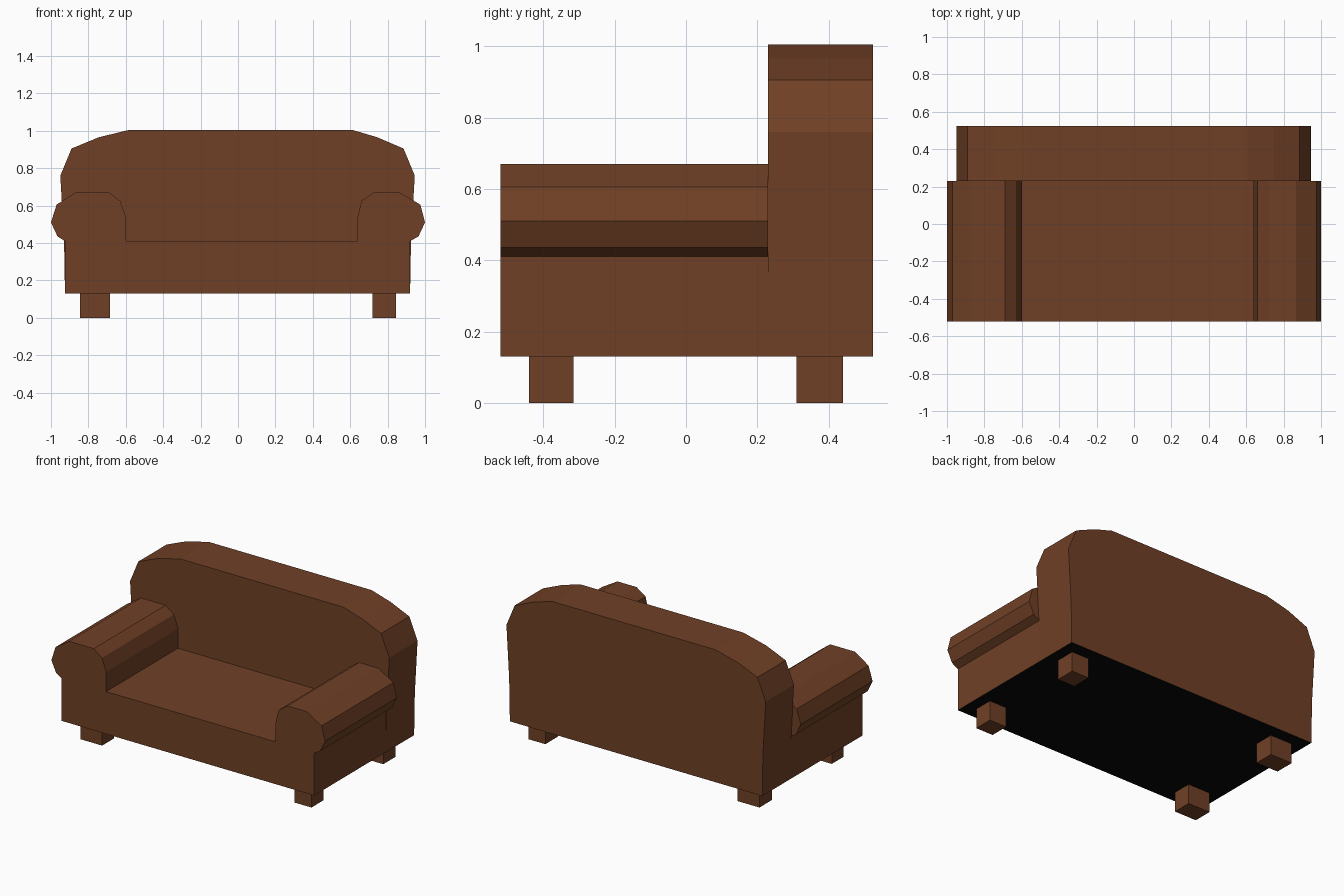
import bpy, bmesh

if "Cube" in bpy.data.objects:
    bpy.data.objects.remove(bpy.data.objects["Cube"])


def material(name, rgb):
    m = bpy.data.materials.new(name)
    m.diffuse_color = (*rgb, 1)
    m.use_nodes = True
    m.node_tree.nodes["Principled BSDF"].inputs["Base Color"].default_value = m.diffuse_color
    return m


BROWN = material("brown leather", (0.162, 0.051, 0.019))
BLACK = material("black underside", (0.002, 0.002, 0.002))


def extrude_profile(name, points, y0, y1, dark_bottom=False):
    """Extrude an (x, z) outline along y; optionally blacken the underside."""
    bm = bmesh.new()
    face = bm.faces.new([bm.verts.new((x, y0, z)) for x, z in points])
    out = bmesh.ops.extrude_face_region(bm, geom=[face])
    for v in out["geom"]:
        if isinstance(v, bmesh.types.BMVert):
            v.co.y = y1
    bmesh.ops.recalc_face_normals(bm, faces=bm.faces)
    bm.normal_update()
    if dark_bottom:
        for f in bm.faces:
            if f.normal.z < -0.95:
                f.material_index = 1
    me = bpy.data.meshes.new(name)
    bm.to_mesh(me)
    bm.free()
    me.materials.append(BROWN)
    me.materials.append(BLACK)
    ob = bpy.data.objects.new(name, me)
    bpy.context.collection.objects.link(ob)
    return ob


# Seat and rolled arms: one outline, counter-clockwise from bottom left
seat_and_arms = [
    (-0.925, 0.13), (0.92, 0.13), (0.92, 0.41), (0.965, 0.435), (1.0, 0.51),
    (0.975, 0.605), (0.865, 0.67), (0.725, 0.67), (0.66, 0.625), (0.64, 0.54),
    (0.64, 0.41), (-0.60, 0.41), (-0.60, 0.54), (-0.63, 0.625), (-0.69, 0.67),
    (-0.87, 0.67), (-0.97, 0.605), (-1.0, 0.51), (-0.965, 0.435), (-0.925, 0.41)]
extrude_profile("seat_and_arms", seat_and_arms, -0.52, 0.23, True)

# Backrest with chamfered, rounded shoulders
backrest = [
    (-0.925, 0.13), (0.92, 0.13), (0.925, 0.41), (0.945, 0.76), (0.885, 0.905),
    (0.745, 0.965), (0.61, 1.005), (-0.58, 1.005), (-0.745, 0.965),
    (-0.89, 0.905), (-0.95, 0.76), (-0.93, 0.41)]
extrude_profile("backrest", backrest, 0.23, 0.525, True)

# Four block legs; the left pair is slightly wider
for side, x0, x1 in (("left", -0.845, -0.685), ("right", 0.72, 0.845)):
    for end, y0, y1 in (("front", -0.44, -0.315), ("back", 0.31, 0.44)):
        extrude_profile(f"{end}_{side}_leg",
                        [(x0, 0), (x1, 0), (x1, 0.14), (x0, 0.14)], y0, y1)
